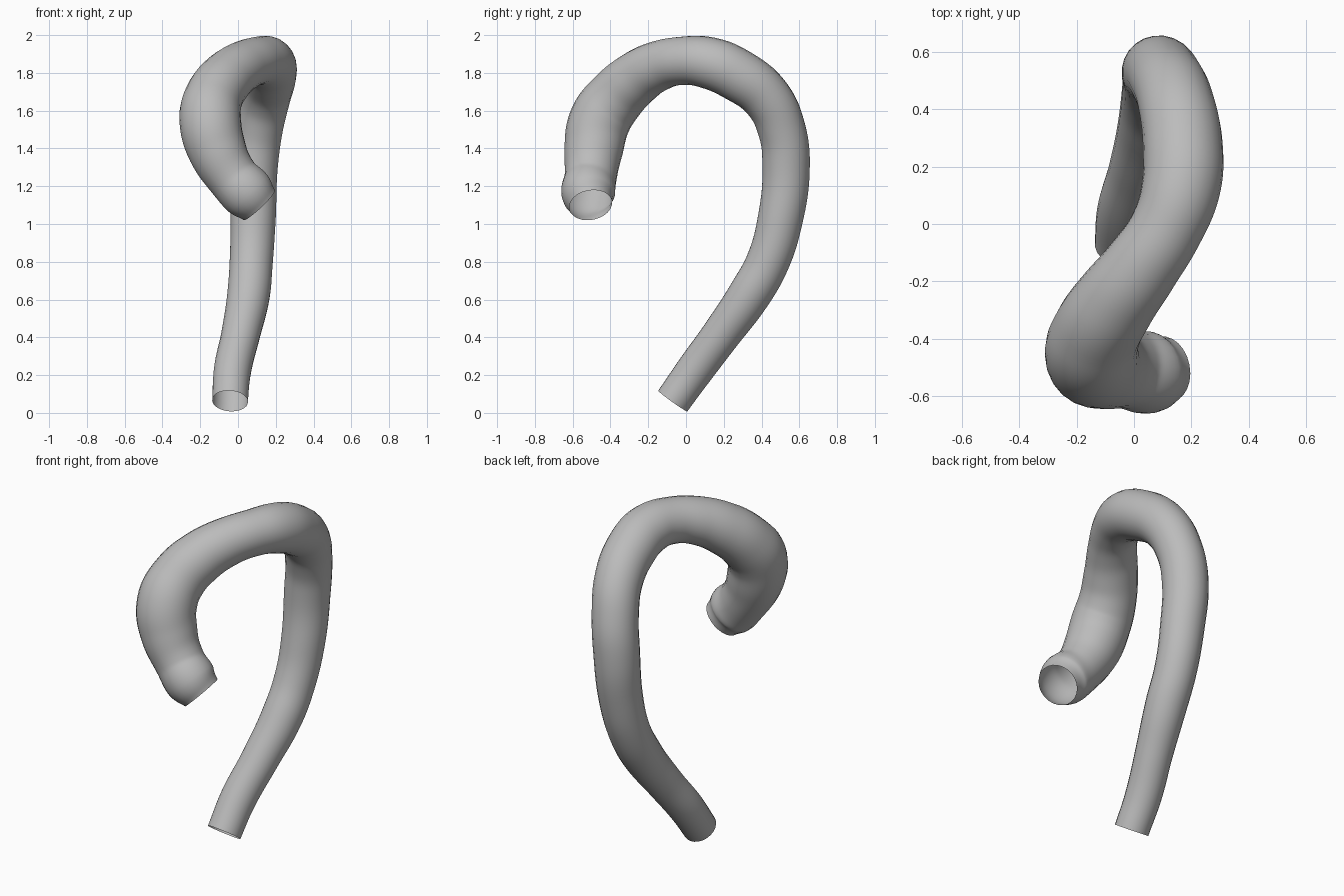
import bpy

cube = bpy.data.objects.get("Cube")
if cube:
    bpy.data.objects.remove(cube, do_unlink=True)

# Plain grey material
grey = bpy.data.materials.new("plain grey")
grey.use_nodes = True
COLOUR = (0.5, 0.5, 0.5, 1)
grey.diffuse_color = COLOUR
grey.node_tree.nodes["Principled BSDF"].inputs["Base Color"].default_value = COLOUR

# Centre line of the tube from the lower end to the hooked end: x, y, z, radius
PATH = [
    (-.042, -.07, .063, .095), (-.03, .042, .22, .099), (.015, .19, .42, .103),
    (.055, .332, .62, .113), (.07, .433, .8, .115), (.08, .498, 1.02, .12),
    (.085, .53, 1.3, .126), (.11, .507, 1.5, .127), (.145, .425, 1.67, .132),
    (.17, .27, 1.79, .139), (.162, .12, 1.853, .137), (.11, -.02, 1.864, .128),
    (.025, -.15, 1.835, .133), (-.065, -.27, 1.765, .145), (-.13, -.375, 1.665, .155),
    (-.147, -.455, 1.55, .163), (-.11, -.49, 1.39, .155), (-.03, -.505, 1.25, .138),
    (.055, -.517, 1.16, .142), (.112, -.505, 1.1, .115),
]

# Open, hollow tube swept along the centre line
curve = bpy.data.curves.new("curved_tube", "CURVE")
curve.dimensions = "3D"
curve.twist_mode = "MINIMUM"
curve.resolution_u = 8
curve.bevel_depth = 1
curve.bevel_resolution = 10
curve.use_fill_caps = False
spline = curve.splines.new("BEZIER")
spline.radius_interpolation = "CARDINAL"
spline.bezier_points.add(len(PATH) - 1)
for point, (x, y, z, radius) in zip(spline.bezier_points, PATH):
    point.co = (x, y, z)
    point.radius = radius
    point.handle_left_type = point.handle_right_type = "AUTO"
curve.materials.append(grey)
tube = bpy.data.objects.new("curved_tube", curve)
bpy.context.collection.objects.link(tube)

# Turn the sweep into a smooth mesh
bpy.ops.object.select_all(action="DESELECT")
tube.select_set(True)
bpy.context.view_layer.objects.active = tube
bpy.ops.object.convert(target="MESH")
bpy.ops.object.shade_smooth()
